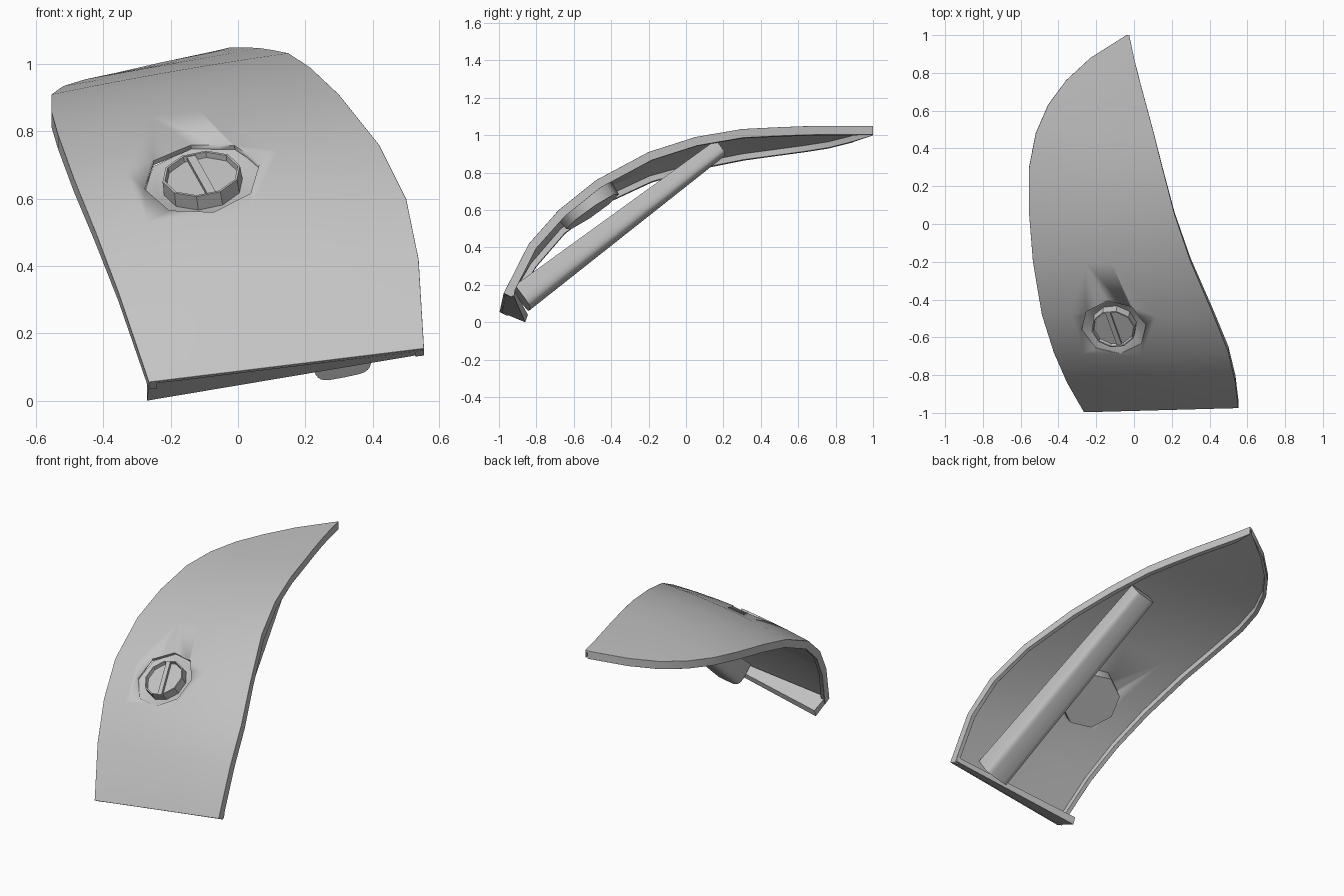
import bpy, bmesh, math
from mathutils import Vector, Matrix

if "Cube" in bpy.data.objects:
    bpy.data.objects.remove(bpy.data.objects["Cube"])

grey = bpy.data.materials.new("plain_grey")
grey.use_nodes = True
grey.diffuse_color = (0.55, 0.55, 0.55, 1)
grey.node_tree.nodes["Principled BSDF"].inputs["Base Color"].default_value = (0.55, 0.55, 0.55, 1)


def finish(name, bm, bevel=0.0, angle=30):
    bmesh.ops.recalc_face_normals(bm, faces=bm.faces)
    mesh = bpy.data.meshes.new(name)
    bm.to_mesh(mesh)
    bm.free()
    mesh.materials.append(grey)
    obj = bpy.data.objects.new(name, mesh)
    bpy.context.collection.objects.link(obj)
    if bevel:
        mod = obj.modifiers.new("soft_edges", "BEVEL")
        mod.width, mod.segments = bevel, 2
        mod.limit_method, mod.angle_limit = "ANGLE", math.radians(50)
    bpy.ops.object.select_all(action="DESELECT")
    obj.select_set(True)
    bpy.context.view_layer.objects.active = obj
    bpy.ops.object.shade_smooth_by_angle(angle=math.radians(angle))
    return obj


def loft(rings):
    """Closed skin through rings of equal length, capped at both ends."""
    bm = bmesh.new()
    rows = [[bm.verts.new(p) for p in ring] for ring in rings]
    n = len(rows[0])
    for a, b in zip(rows, rows[1:]):
        for i in range(n):
            j = (i + 1) % n
            bm.faces.new((a[i], a[j], b[j], b[i]))
    bm.faces.new(rows[0])
    bm.faces.new(rows[-1])
    return bm


# Curved plate: y, x and z of the two side edges, crown between them
stations = [
    (-0.975, -0.265, 0.055, 0.553, 0.155, 0.0),
    (-0.84, -0.355, 0.32, 0.537, 0.42, 0.014),
    (-0.68, -0.425, 0.505, 0.50, 0.60, 0.02),
    (-0.48, -0.488, 0.66, 0.42, 0.76, 0.022),
    (-0.20, -0.535, 0.79, 0.30, 0.91, 0.018),
    (0.05, -0.555, 0.86, 0.215, 0.99, 0.012),
    (0.30, -0.555, 0.91, 0.15, 1.033, 0.006),
    (0.48, -0.52, 0.935, 0.105, 1.042, 0.0),
    (0.63, -0.455, 0.955, 0.065, 1.048, 0.0),
    (0.76, -0.36, 0.975, 0.03, 1.05, 0.0),
    (0.88, -0.23, 1.005, 0.0, 1.05, 0.0),
    (1.0, -0.04, 1.045, -0.025, 1.05, 0.0),
]
border, panel = 0.047, 0.015
rings = []
for k, (y, xl, zl, xr, zr, crown) in enumerate(stations):
    a, b = stations[max(k - 1, 0)], stations[min(k + 1, len(stations) - 1)]
    inward = Vector((0, b[4] - a[4], a[0] - b[0])).normalized()
    left, right = Vector((xl, y - (0.022 if k == 0 else 0), zl)), Vector((xr, y, zr))
    rim = min(0.2, 0.025 / (xr - xl))

    def point(t, depth):
        return left.lerp(right, t) + inward * (depth - crown * 4 * t * (1 - t))

    outer = [point(i / 6, 0) for i in range(7)]
    inner = [point(1 - rim - (1 - 2 * rim) * i / 6, panel) for i in range(7)]
    rings.append(outer + [point(1, border), point(1 - rim, border)] + inner
                 + [point(rim, border), point(0, border)])
plate = finish("curved_plate", loft(rings), 0.007, 40)

# Tapered lip along the lower edge
lip = [
    [(-0.265, -0.987, 0.052), (-0.27, -0.86, 0.0), (-0.27, -0.845, 0.04), (-0.275, -0.95, 0.085)],
    [(0.552, -0.968, 0.15), (0.55, -0.92, 0.138), (0.55, -0.915, 0.165), (0.55, -0.945, 0.175)],
]
finish("bottom_lip", loft(lip))

# Boxy strut with rounded corners behind the plate
foot, head = Vector((0.30, -0.92, 0.18)), Vector((0.075, 0.155, 0.96))
axis = (head - foot).normalized()
side = axis.cross(Vector((-0.2, 0, 1))).normalized()
up = side.cross(axis)


def strut_ring(centre, half, depth):
    ring = []
    for i in range(17):
        c, s = math.cos(math.pi * i / 16), math.sin(math.pi * i / 16)
        ring.append(centre + side * half * math.copysign(abs(c) ** 0.4, c) - up * depth * abs(s) ** 0.4)
    return ring


finish("rear_strut", loft([strut_ring(foot, 0.09, 0.14), strut_ring(head, 0.075, 0.085)]))

# Tilted frame of the round fitting
normal = Vector((-0.12, -0.57, 0.82)).normalized()
across = Vector((1, 0, 0)) - normal * normal.x
across.normalize()
along = normal.cross(across)
frame = Matrix((across, along, normal)).transposed().to_4x4()
frame.translation = (-0.107, -0.547, 0.66)


def polygon(radius, height, sides):
    turns = [math.tau * i / sides + math.radians(11) for i in range(sides)]
    return [frame @ Vector((radius * math.cos(t), radius * math.sin(t), height)) for t in turns]


# Eight-sided opening through the plate
cutter = finish("opening_cutter", loft([polygon(0.175, -0.07, 8), polygon(0.175, 0.08, 8)]))
cutter.hide_render = True
cutter.hide_set(True)
cut = plate.modifiers.new("opening", "BOOLEAN")
cut.operation, cut.object = "DIFFERENCE", cutter

# Dish set in the opening
finish("fitting_dish", loft([polygon(0.172, -0.085, 8), polygon(0.178, -0.008, 8),
                             polygon(0.174, -0.008, 8), polygon(0.14, -0.03, 8)]), angle=50)

# Hollow ten-sided disc with a slim bar across it
finish("fitting_disc", loft([polygon(0.12, -0.04, 10), polygon(0.118, 0.018, 10),
                             polygon(0.111, 0.018, 10), polygon(0.108, 0.0, 10)]), angle=20)
bm = bmesh.new()
bmesh.ops.create_cube(bm, size=1, matrix=frame @ Matrix.Translation((0, 0, 0.005))
                      @ Matrix.Rotation(math.radians(17), 4, "Z") @ Matrix.Diagonal((0.026, 0.215, 0.02, 1)))
finish("fitting_bar", bm)
